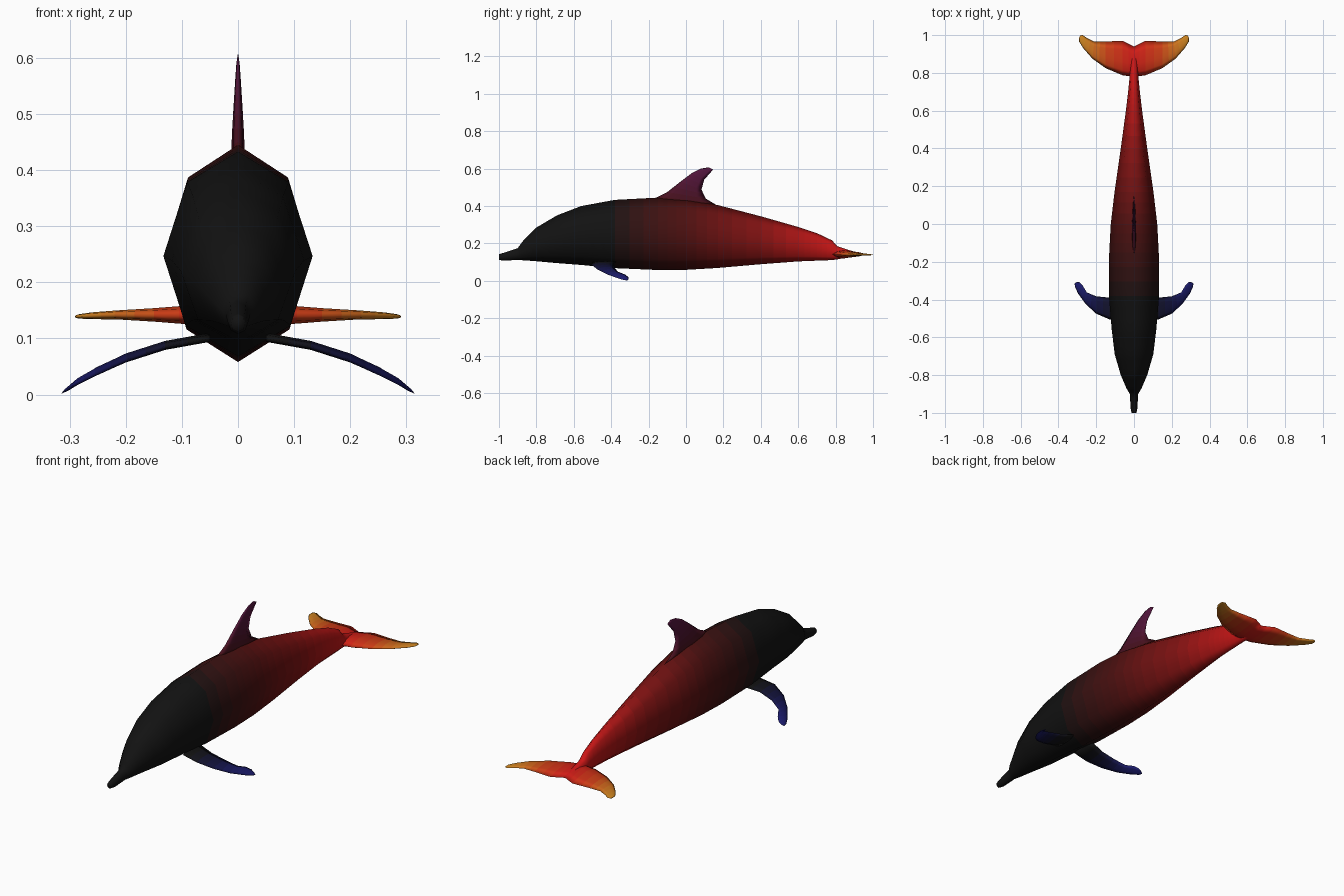
import bpy, bmesh
from mathutils import Vector

if "Cube" in bpy.data.objects:
    bpy.data.objects.remove(bpy.data.objects["Cube"])


def mix(a, b, f):
    return tuple(p + (q - p) * f for p, q in zip(a, b))


def resample(rows, n):
    out = []
    for a, b in zip(rows, rows[1:]):
        out += [mix(a, b, i / n) for i in range(n)]
    return out + [rows[-1]]


def ramp(stops, t):
    if t <= stops[0][0]:
        return stops[0][1]
    for (t0, c0), (t1, c1) in zip(stops, stops[1:]):
        if t <= t1:
            return mix(c0, c1, (t - t0) / (t1 - t0))
    return stops[-1][1]


def loft(name, rings, keys, stops, mirror=False, cap_start=True):
    """Skin the rings; each strip gets its own colour from the gradient."""
    bm = bmesh.new()
    loops = [[bm.verts.new(p) for p in r] for r in rings]
    n = len(loops[0])
    me = bpy.data.meshes.new(name)
    for k, (a, b) in enumerate(zip(loops, loops[1:])):
        mat = bpy.data.materials.new(f"{name}_shade_{k}")
        mat.diffuse_color = (*ramp(stops, (keys[k] + keys[k + 1]) / 2), 1)
        mat.use_nodes = True
        mat.node_tree.nodes["Principled BSDF"].inputs["Base Color"].default_value = mat.diffuse_color
        me.materials.append(mat)
        for i in range(n):
            j = (i + 1) % n
            bm.faces.new((a[i], a[j], b[j], b[i])).material_index = k
    if cap_start:
        bm.faces.new(loops[0])
    bm.faces.new(loops[-1]).material_index = len(loops) - 2
    bmesh.ops.recalc_face_normals(bm, faces=bm.faces)
    if mirror and not cap_start:
        # an open root on the centre plane needs its outside checked by hand
        top = max(bm.faces, key=lambda f: abs(f.normal.z))
        centre = sum((v.co for v in bm.verts), Vector()) / len(bm.verts)
        if top.normal.z * (top.calc_center_median().z - centre.z) < 0:
            bmesh.ops.reverse_faces(bm, faces=bm.faces)
    for f in bm.faces:
        f.smooth = True
    bm.to_mesh(me)
    bm.free()
    ob = bpy.data.objects.new(name, me)
    bpy.context.collection.objects.link(ob)
    if mirror:
        ob.modifiers.new("mirror", 'MIRROR')
    return ob


def fin_ring(row, axis):
    """Lens section between a leading and a trailing point."""
    lead, trail, half = Vector(row[:3]), Vector(row[3:6]), Vector(axis) * row[6]
    chord = [(0.15, .7), (0.4, 1), (0.75, .6)]
    up = [lead.lerp(trail, f) + half * h for f, h in chord]
    down = [lead.lerp(trail, f) - half * h for f, h in reversed(chord)]
    return [lead] + up + [trail] + down


BLACK = (.006, .006, .006)
RED = (.6, .008, .008)

# body: y, top, bottom, half width
body = resample([
    (-1.0, .142, .112, .013), (-.975, .150, .108, .018), (-.90, .175, .112, .022),
    (-.87, .215, .110, .040), (-.80, .285, .105, .070), (-.69, .350, .095, .102),
    (-.56, .400, .085, .118), (-.38, .433, .068, .133), (-.15, .445, .058, .131),
    (0, .437, .059, .123), (.17, .405, .069, .103), (.40, .345, .089, .070),
    (.60, .288, .104, .043), (.70, .255, .108, .031), (.78, .217, .111, .023),
    (.81, .185, .115, .022), (.86, .168, .125, .020), (.93, .148, .137, .010)], 3)
section = [(0, 1), (.68, .85), (1, .49), (.70, .15), (0, 0),
           (-.70, .15), (-1, .49), (-.68, .85)]
loft("body", [[(w * u, y, b + (t - b) * v) for u, v in section] for y, t, b, w in body],
     [r[0] for r in body],
     [(-.4, BLACK), (0, (.075, .005, .005)), (.4, (.23, .006, .006)), (.8, RED)])

# dorsal fin: leading point, trailing point, half thickness
dorsal = resample([
    (0, -.20, .425, 0, .18, .395, .012), (0, -.10, .475, 0, .105, .440, .011),
    (0, -.03, .530, 0, .083, .488, .008), (0, .03, .575, 0, .097, .540, .005),
    (0, .08, .600, 0, .125, .572, .003), (0, .12, .607, 0, .145, .595, .001)], 2)
loft("dorsal_fin", [fin_ring(r, (1, 0, 0)) for r in dorsal], [r[2] for r in dorsal],
     [(.43, (.06, .005, .006)), (.6, (.09, .008, .05))])

# flippers
flipper = resample([
    (.05, -.50, .100, .05, -.37, .105, .008), (.13, -.505, .086, .13, -.39, .090, .008),
    (.20, -.475, .062, .20, -.383, .070, .008), (.255, -.425, .036, .25, -.362, .048, .007),
    (.295, -.37, .016, .272, -.325, .034, .006), (.312, -.335, .005, .288, -.308, .020, .004),
    (.315, -.315, .002, .305, -.308, .008, .001)], 2)
loft("flippers", [fin_ring(r, (0, 0, 1)) for r in flipper], [r[0] for r in flipper],
     [(.1, BLACK), (.2, (.006, .006, .05)), (.31, (.012, .012, .17))], mirror=True)

# tail flukes
fluke = resample([
    (0, .78, .142, 0, .94, .142, .022), (.06, .787, .142, .06, .97, .142, .019),
    (.15, .825, .142, .15, .966, .142, .012), (.22, .875, .142, .21, .966, .142, .008),
    (.27, .932, .140, .25, .985, .141, .006), (.29, .965, .139, .272, 1.0, .140, .004),
    (.291, .985, .139, .285, .998, .139, .002)], 2)
loft("tail_flukes", [fin_ring(r, (0, 0, 1)) for r in fluke], [r[0] for r in fluke],
     [(.03, (.62, .012, .008)), (.14, (.6, .05, .008)), (.28, (.6, .23, .015))],
     mirror=True, cap_start=False)
